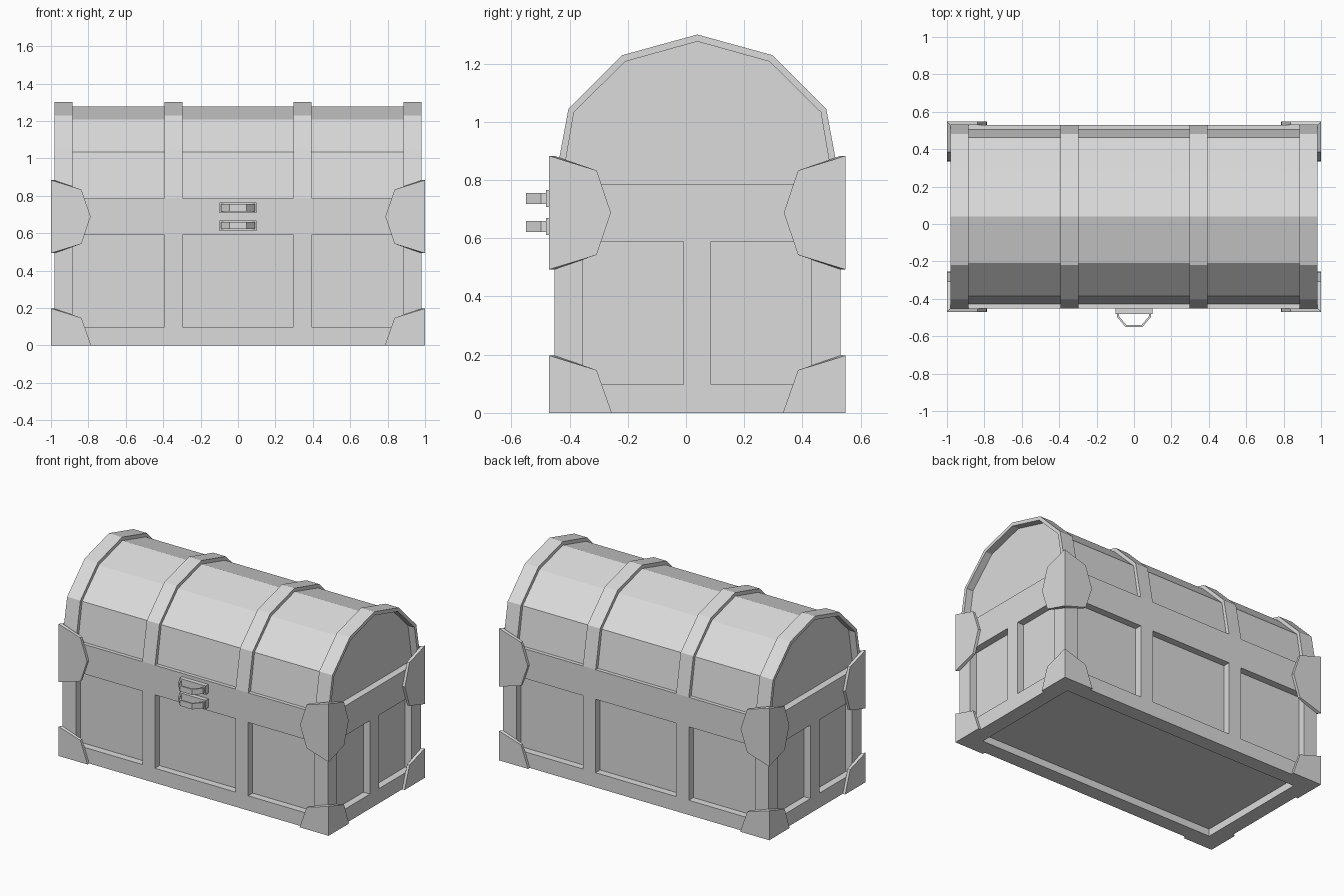
import bpy, bmesh
from mathutils import Vector

cube = bpy.data.objects.get("Cube")
if cube:
    bpy.data.objects.remove(cube, do_unlink=True)

GREY = 0.71
mat = bpy.data.materials.new("plain grey")
mat.diffuse_color = (GREY, GREY, GREY, 1)
mat.use_nodes = True
for node in mat.node_tree.nodes:
    if node.type == 'BSDF_PRINCIPLED':
        node.inputs["Base Color"].default_value = (GREY, GREY, GREY, 1)

# Main sizes, measured from the centre of the chest body
YC = 0.039
HX, HY = 0.982, 0.491      # frame half sizes
OX, OY = 1.0, 0.509        # corner bracket half sizes
BAR, DEPTH = 0.098, 0.048  # frame bar width, panel recess
RIB = (0.298, 0.392)       # middle post and rib, from the centre
END_POST = 0.047           # half width of the post on each end
RAIL_LO, RAIL_HI = 0.589, 0.787


def finish(bm, name, mirror="", thickness=0):
    """Turn a bmesh into an object, with optional thickness and mirroring."""
    mesh = bpy.data.meshes.new(name)
    bm.to_mesh(mesh)
    bm.free()
    mesh.materials.append(mat)
    ob = bpy.data.objects.new(name, mesh)
    ob.location.y = YC
    bpy.context.collection.objects.link(ob)
    if thickness:
        mod = ob.modifiers.new("thickness", 'SOLIDIFY')
        mod.thickness = thickness
        mod.offset = -1
        mod.use_even_offset = True
    if mirror:
        mod = ob.modifiers.new("mirror", 'MIRROR')
        mod.use_axis = ("x" in mirror, "y" in mirror, False)
        mod.use_mirror_merge = False


def block(xs, ys, zs):
    bm = bmesh.new()
    bmesh.ops.create_cube(bm, size=1)
    for v in bm.verts:
        v.co = [a + (c + 0.5) * (b - a) for c, (a, b) in zip(v.co, (xs, ys, zs))]
    return bm


# Body: one box, cut along the frame bars, with its panels pushed in
def is_panel(face):
    c, n = face.calc_center_median(), face.normal
    x, y = abs(c.x), abs(c.y)
    clear_x, clear_y = x < HX - BAR, y < HY - BAR
    if abs(n.z) > 0.5:
        return clear_x and clear_y
    if not BAR < c.z < RAIL_LO:
        return False
    if abs(n.y) > 0.5:
        return clear_x and not RIB[0] < x < RIB[1]
    return clear_y and y > END_POST


body = block((-HX, HX), (-HY, HY), (0, RAIL_HI))
cuts = [(0, s * x) for x in (HX - BAR, *RIB) for s in (-1, 1)]
cuts += [(1, s * y) for y in (HY - BAR, END_POST) for s in (-1, 1)]
cuts += [(2, BAR), (2, RAIL_LO)]
for axis, at in cuts:
    normal = Vector([i == axis for i in range(3)])
    bmesh.ops.bisect_plane(body, geom=body.verts[:] + body.edges[:] + body.faces[:],
                           plane_co=normal * at, plane_no=normal)
body.normal_update()
panels = [f for f in body.faces if is_panel(f)]
sides = [Vector(d) for d in ((1, 0, 0), (-1, 0, 0), (0, 1, 0), (0, -1, 0), (0, 0, -1))]
groups = [[f for f in panels if f.normal.dot(side) > 0.5] for side in sides]
# The top is left open under the lid
bmesh.ops.delete(body, geom=[f for f in panels if f.normal.z > 0.5], context='FACES')
for side, group in zip(sides, groups):
    out = bmesh.ops.extrude_face_region(body, geom=group, use_keep_orig=True)
    moved = [g for g in out["geom"] if isinstance(g, bmesh.types.BMVert)]
    bmesh.ops.translate(body, verts=moved, vec=side * -DEPTH)
    bmesh.ops.delete(body, geom=group, context='FACES')
bmesh.ops.recalc_face_normals(body, faces=body.faces)
finish(body, "chest_body")


# Lid: faceted barrel lofted through raised ribs
def arch(half):
    return half + [(-y, z) for y, z in reversed(half[:-1])]


inner = arch([(-0.466, RAIL_HI), (-0.424, 1.033), (-0.248, 1.207), (0, 1.276)])
outer = arch([(-HY, RAIL_HI), (-0.443, 1.044), (-0.258, 1.229), (0, 1.3)])
stations = [(-HX + DEPTH, inner)]
for x0, x1 in ((-HX, BAR - HX), (-RIB[1], -RIB[0]), RIB, (HX - BAR, HX)):
    stations += [(x0, inner), (x0, outer), (x1, outer), (x1, inner)]
stations.append((HX - DEPTH, inner))
lid = bmesh.new()
rows = [[lid.verts.new((x, y, z)) for y, z in curve] for x, curve in stations]
for a, b in zip(rows, rows[1:]):
    for i in range(len(a) - 1):
        lid.faces.new((a[i], b[i], b[i + 1], a[i + 1]))
lid.faces.new(rows[0])
lid.faces.new(rows[-1][::-1])
bmesh.ops.recalc_face_normals(lid, faces=lid.faces)
finish(lid, "lid")


# Corner brackets: two plates folded round each vertical edge
def bracket(name, profile):
    """Profile runs from top to bottom as (distance from corner, height)."""
    bm = bmesh.new()
    top, bottom = (bm.verts.new((OX, -OY, profile[i][1])) for i in (0, -1))
    rest = profile[1:-1]
    front = [bm.verts.new((OX - u, -OY, z)) for u, z in rest]
    side = [bm.verts.new((OX, -OY + u, z)) for u, z in reversed(rest)]
    bm.faces.new([bottom, top] + front)
    bm.faces.new([top, bottom] + side)
    finish(bm, name, "xy", OX - HX)


bracket("bottom_corner_bracket", [(0, 0.197), (0.163, 0.147), (0.215, 0), (0, 0)])
bracket("middle_corner_bracket",
        [(0, 0.883), (0.163, 0.833), (0.212, 0.688), (0.163, 0.543), (0, 0.493)])

# Latch: two small plates, each with an open loop
loop_out = [(-0.09, -0.52), (-0.09, -0.537), (-0.045, -0.589),
            (0.045, -0.589), (0.09, -0.537), (0.09, -0.52)]
loop_in = [(-0.08, -0.52), (-0.08, -0.533), (-0.041, -0.579),
           (0.041, -0.579), (0.08, -0.533), (0.08, -0.52)]
for name, z in (("upper", 0.736), ("lower", 0.64)):
    plate = block((-0.098, 0.098), (-0.52, -HY), (z - 0.029, z + 0.029))
    finish(plate, name + "_latch_plate")
    loop = bmesh.new()
    rings = [[loop.verts.new((x, y, z + h)) for x, y in loop_out + loop_in[::-1]]
             for h in (-0.019, 0.019)]
    for ring in rings:
        loop.faces.new(ring)
    for i in range(len(rings[0])):
        loop.faces.new((rings[0][i - 1], rings[0][i], rings[1][i], rings[1][i - 1]))
    bmesh.ops.recalc_face_normals(loop, faces=loop.faces)
    finish(loop, name + "_latch_loop")
